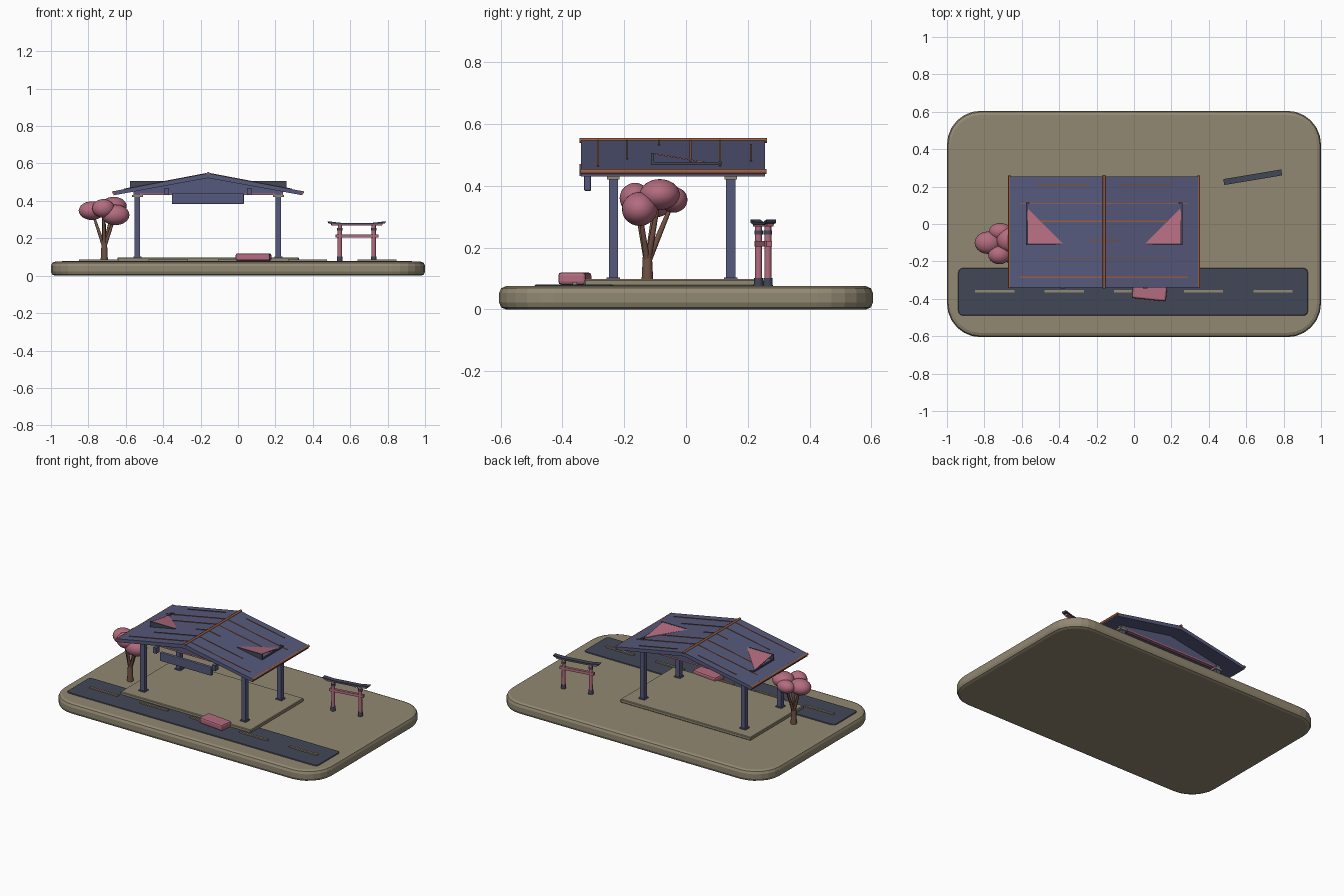
import bpy, bmesh, math
from mathutils import Vector

if "Cube" in bpy.data.objects:
    bpy.data.objects.remove(bpy.data.objects["Cube"])


def material(name, r, g, b):
    m = bpy.data.materials.new(name)
    m.use_nodes = True
    m.diffuse_color = (r, g, b, 1)
    m.node_tree.nodes["Principled BSDF"].inputs["Base Color"].default_value = (r, g, b, 1)
    return m


TAN = material("tan", .29, .25, .17)
BLUE = material("slate blue", .093, .1, .2)
PINK = material("rose", .45, .15, .21)
ROAD = material("asphalt", .055, .063, .095)
ORANGE = material("copper", .32, .11, .055)
BROWN = material("bark", .17, .085, .06)


def finish(bm, name, mat, smooth=False):
    bmesh.ops.recalc_face_normals(bm, faces=bm.faces)
    mesh = bpy.data.meshes.new(name)
    bm.to_mesh(mesh)
    bm.free()
    ob = bpy.data.objects.new(name, mesh)
    bpy.context.collection.objects.link(ob)
    mesh.materials.append(mat)
    if smooth:
        for p in mesh.polygons:
            p.use_smooth = True
    return ob


def bevel(ob, width, segments=1):
    mod = ob.modifiers.new("bevel", "BEVEL")
    mod.width = width
    mod.segments = segments
    mod.limit_method = "ANGLE"
    mod.angle_limit = math.radians(40)


def box(name, mat, lo, hi):
    bm = bmesh.new()
    bmesh.ops.create_cube(bm, size=1)
    for v in bm.verts:
        v.co = [a + (c + .5) * (b - a) for a, b, c in zip(lo, hi, v.co)]
    return finish(bm, name, mat)


def extrude(name, mat, points, offset):
    # solid from a flat outline swept along an offset
    bm = bmesh.new()
    face = bm.faces.new([bm.verts.new(p) for p in points])
    new = bmesh.ops.extrude_face_region(bm, geom=[face])["geom"]
    bmesh.ops.translate(bm, vec=offset, verts=[g for g in new if isinstance(g, bmesh.types.BMVert)])
    return finish(bm, name, mat)


def slab_xz(name, mat, profile, y0, y1):
    return extrude(name, mat, [(x, y0, z) for x, z in profile], (0, y1 - y0, 0))


def rounded_slab(name, mat, lo, hi, radius, steps):
    pts = []
    corners = [(hi[0], hi[1], 1, 1), (lo[0], hi[1], -1, 1), (lo[0], lo[1], -1, -1), (hi[0], lo[1], 1, -1)]
    for i, (x, y, sx, sy) in enumerate(corners):
        for k in range(steps + 1):
            a = (i + k / steps) * math.pi / 2
            pts.append((x - sx * radius + radius * math.cos(a), y - sy * radius + radius * math.sin(a), lo[2]))
    return extrude(name, mat, pts, (0, 0, hi[2] - lo[2]))


def rod(name, mat, a, b, r1, r2, sides=12):
    a, b = Vector(a), Vector(b)
    bm = bmesh.new()
    bmesh.ops.create_cone(bm, cap_ends=True, segments=sides, radius1=r1, radius2=r2, depth=(b - a).length)
    ob = finish(bm, name, mat)
    ob.rotation_mode = "QUATERNION"
    ob.rotation_quaternion = (b - a).to_track_quat("Z", "Y")
    ob.location = (a + b) / 2
    for p in ob.data.polygons:
        p.use_smooth = len(p.vertices) == 4
    return ob


# Ground and road
ground = rounded_slab("ground_base", TAN, (-1, -.605, 0), (1, .605, .075), .18, 6)
bevel(ground, .022, 2)
road = rounded_slab("road", ROAD, (-.94, -.49, .07), (.93, -.235, .08), .025, 3)
bevel(road, .003)
for i in range(5):
    x = -.745 + i * .372
    box("lane_dash", TAN, (x - .105, -.367, .08), (x + .105, -.353, .088))

# Platform and posts
bevel(box("platform", TAN, (-.645, -.33, .075), (.325, .235, .098)), .004)
for x in (-.538, .216):
    for y in (-.235, .145):
        box("post", BLUE, (x - .015, y - .015, .09), (x + .015, y + .015, .455))
        box("post_foot", BLUE, (x - .022, y - .022, .09), (x + .022, y + .022, .104))
        box("post_bracket", TAN, (x - .03, y - .02, .42), (x + .03, y + .02, .432))
for y in (-.235, .145):
    box("cross_beam", PINK, (-.56, y - .012, .431), (.24, y + .012, .44))

# Roof
RX = -.16
EAVE = .505


def roof_z(d):
    return .548 - .19 * d


outline = [(RX - EAVE, roof_z(EAVE)), (RX, .548), (RX + EAVE, roof_z(EAVE)),
           (RX + EAVE, roof_z(EAVE) - .022), (RX, .522), (RX - EAVE, roof_z(EAVE) - .022)]
slab_xz("roof", BLUE, outline, -.34, .255)
gable = [(RX - .4, .44), (RX + .4, .44), (RX + .4, .455), (RX, .53), (RX - .4, .455)]
for y in (-.235, .145):
    slab_xz("gable_panel", BLUE, gable, y - .01, y + .01)
rod("ridge_cap", ORANGE, (RX, -.345, .547), (RX, .262, .547), .008, .008, 8)

# Seams on the roof: position in y, then start and end distance from the ridge
seams = [(.21, .08, .36), (.11, .01, .45), (.015, .01, .38), (-.087, .01, .09), (-.19, .01, .33), (-.285, .01, .45)]
for s in (-1, 1):
    for y, d0, d1 in seams:
        strip = [(RX + s * d, roof_z(d) + h) for d, h in ((d0, 0), (d1, 0), (d1, .003), (d0, .003))]
        slab_xz("roof_seam", BROWN if y in (.21, -.087, -.19) else ORANGE, strip, y - .003, y + .003)
    x = RX + s * EAVE
    rod("eave_rail", ORANGE, (x, -.342, .446), (x, .26, .446), .008, .008, 8)

    # Tilted roof window with a dark frame
    out, inner = RX + s * .41, RX + s * .22
    pane = [(out, -.105, .506), (inner, -.105, .506), (out, .085, .474)]
    extrude("roof_window", PINK, pane, (0, 0, -.004))
    front = [(RX + s * d, z) for d, z in ((.23, .5), (.23, .507), (.418, .507), (.418, .46))]
    slab_xz("window_front_frame", ROAD, front, -.113, -.104)
    xs = sorted((RX + s * .408, RX + s * .418))
    box("window_side_frame", ROAD, (xs[0], -.113, .458), (xs[1], .115, .477))
    xs = sorted((RX + s * .395, RX + s * .418))
    box("window_back_frame", ROAD, (xs[0], .107, .458), (xs[1], .115, .48))

# Hanging board
bevel(box("hanging_board", BLUE, (-.353, -.33, .383), (.032, -.307, .44)), .005, 2)
for x in (-.38, .06):
    box("board_hanger", BLUE, (x - .012, -.345, .432), (x + .012, -.31, .47))

# Car
car = box("car", PINK, (-.092, -.045, -.02), (.092, .045, .02))
car.location = (.083, -.36, .1)
car.rotation_euler.z = math.radians(-6)
bevel(car, .01, 2)

# Gate
gate = bpy.data.objects.new("gate", None)
gate.hide_render = True
bpy.context.collection.objects.link(gate)
parts = []
for x in (-.092, .092):
    parts += [rod("gate_post", PINK, (x, 0, .075), (x, 0, .272), .012, .011),
              rod("gate_foot", ROAD, (x, 0, .075), (x, 0, .102), .016, .015),
              rod("gate_ring", ROAD, (x, 0, .242), (x, 0, .256), .014, .014)]
parts.append(box("gate_tie_beam", PINK, (-.115, -.009, .203), (.115, .009, .221)))
lintel = [(-.135, .268), (.135, .268), (.14, .278), (-.14, .278)]
parts.append(slab_xz("gate_lintel", PINK, lintel, -.011, .011))
cap = [(-.15, .28), (-.09, .273), (.09, .273), (.15, .28), (.157, .291), (.09, .283), (-.09, .283), (-.157, .291)]
parts.append(slab_xz("gate_cap", ROAD, cap, -.016, .016))
for p in parts:
    p.parent = gate
gate.location = (.635, .25, 0)
gate.rotation_euler.z = math.radians(9.5)

# Tree
TX, TY = -.715, -.125
rod("tree_trunk", BROWN, (TX, TY, .07), (TX, TY, .19), .02, .014)
blobs = [(-.782, -.1, .348, .07, .06, .05), (-.665, -.085, .372, .07, .065, .05),
         (-.655, -.15, .325, .075, .058, .055), (-.72, -.165, .36, .06, .05, .05),
         (-.715, -.04, .355, .06, .045, .042)]
for x, y, z, rx, ry, rz in blobs:
    rod("tree_branch", BROWN, (TX, TY, .15), (x, y, z), .011, .006, 8)
    bm = bmesh.new()
    bmesh.ops.create_icosphere(bm, subdivisions=3, radius=1)
    bmesh.ops.scale(bm, vec=(rx, ry, rz), verts=bm.verts)
    finish(bm, "blossom", PINK, True).location = (x, y, z)
